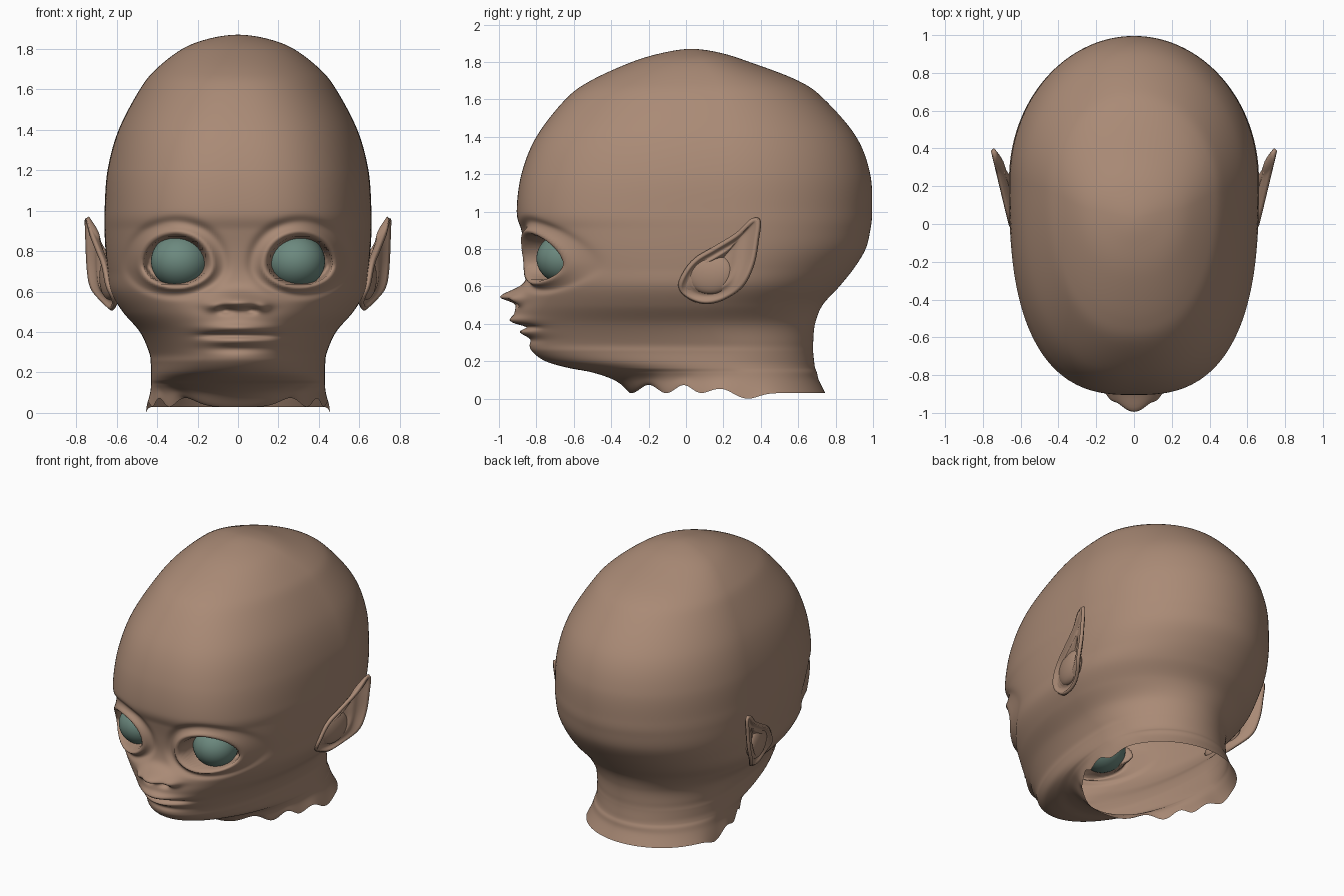
import bpy, bmesh
from math import sin, cos, pi, exp, sqrt
from mathutils import Vector, Matrix

cube = bpy.data.objects.get("Cube")
if cube:
    bpy.data.objects.remove(cube, do_unlink=True)


def material(name, rgb):
    mat = bpy.data.materials.new(name)
    mat.use_nodes = True
    mat.diffuse_color = (*rgb, 1)
    bsdf = next(n for n in mat.node_tree.nodes if n.type == 'BSDF_PRINCIPLED')
    bsdf.inputs["Base Color"].default_value = (*rgb, 1)
    return mat


skin = material("warm brown skin", (.40, .255, .18))
eye_green = material("grey green eye", (.15, .25, .21))


def finish(bm, name, mat):
    bmesh.ops.recalc_face_normals(bm, faces=bm.faces)
    for f in bm.faces:
        f.smooth = True
    mesh = bpy.data.meshes.new(name)
    bm.to_mesh(mesh)
    bm.free()
    mesh.materials.append(mat)
    obj = bpy.data.objects.new(name, mesh)
    bpy.context.collection.objects.link(obj)
    return obj


def spline(p0, p1, p2, p3, t):
    """Catmull-Rom blend of four equal-length tuples."""
    return [b + .5 * t * (c - a + t * (2*a - 5*b + 4*c - d + t * (3*(b - c) + d - a)))
            for a, b, c, d in zip(p0, p1, p2, p3)]


def bridge(bm, rings):
    for low, high in zip(rings, rings[1:]):
        n = len(low)
        for i in range(n):
            j = (i + 1) % n
            bm.faces.new((low[i], low[j], high[j], high[i]))


def bell(v, centre, width, power=2):
    return exp(-abs((v - centre) / width) ** power)


# Head sections: height, front y, back y, half width, front squareness
SECTIONS = [
    (.03, -.3, .745, .455, 2.1), (.1, -.39, .71, .435, 2), (.14, -.5, .7, .43, 2),
    (.165, -.63, .69, .43, 2), (.2, -.75, .685, .43, 2), (.25, -.82, .68, .432, 2),
    (.3, -.84, .68, .44, 2), (.4, -.855, .69, .485, 2.1), (.5, -.87, .73, .57, 2.2),
    (.6, -.86, .82, .63, 2.4), (.7, -.85, .9, .645, 2.6), (.8, -.86, .96, .655, 2.7),
    (.9, -.88, .985, .66, 2.7), (1, -.905, .995, .66, 2.7), (1.2, -.88, .985, .645, 2.6),
    (1.4, -.8, .91, .59, 2.5), (1.6, -.645, .74, .485, 2.3), (1.7, -.51, .6, .405, 2.2),
    (1.8, -.29, .34, .275, 2.1), (1.85, -.12, .18, .145, 2), (1.87, .03, .03, 0, 2)]
COLUMNS, STEPS = 280, 11


def face_relief(x, z):
    """How far the face stands forward of the plain head shape."""
    x = abs(x)
    # muzzle, nose, nose wings and nostrils
    d = .05 * bell(z, .45, .08) * bell(x, 0, .22)
    d += .115 * bell(z, .545, .048 if z > .545 else .028) * bell(x, 0, .125)
    d += .03 * bell(z, .525, .025) * bell(x, .125, .035)
    d -= .035 * bell(z, .508, .016) * bell(x, .06, .03)
    # lips, mouth line and the hollow below
    d += .042 * bell(z, .418, .024) * bell(x, 0, .16)
    d -= .035 * bell(z, .382, .012) * bell(x, 0, .18, 4)
    d += .028 * bell(z, .355, .02) * bell(x, 0, .14)
    d -= .015 * bell(z, .315, .02) * bell(x, 0, .16)
    # eye openings with raised lids and a soft crease around them
    dz = z - .735
    f = sqrt(((x - .308) / .155) ** 2 + (dz / (.137 if dz > 0 else .1)) ** 2)
    s = min(1, max(0, (1.04 - f) / .18))
    d -= .15 * s * s * (3 - 2 * s)
    d += .026 * bell(f, 1.17, .13) - .016 * bell(f, 1.55, .17)
    return d


def neck_edge(y, z):
    """Ragged lower edge of the neck, fading out upward."""
    fade = max(0, 1 - (z - .03) / .13) ** 2
    ripple = .022 * (1 + cos(2 * pi * (y + .2) / .19)) * bell(y, -.12, .25, 4)
    return fade * (ripple - .03 * bell(y, .33, .08) + .02 * bell(y, .2, .06))


def head():
    bm = bmesh.new()
    first, last = SECTIONS[0], SECTIONS[-2]
    mirrored_top = (last[0], last[2], last[1], -last[3], last[4])
    keys = [tuple(2*a - b for a, b in zip(first, SECTIONS[1])), *SECTIONS, mirrored_top]
    rings = []
    for k in range(len(SECTIONS) - 1):
        for step in range(STEPS):
            z, front, back, width, n = spline(*keys[k:k + 4], step / STEPS)
            centre = front + (back - front) * (.6 + .08 * bell(z, .25, .12))
            ring = []
            for i in range(COLUMNS):
                u = 2 * pi * i / COLUMNS
                a = u - .5 * sin(u)      # denser columns on the face
                c, s = cos(a), sin(a)
                length, e = (centre - front, n) if c > 0 else (back - centre, 2)
                r = (abs(s / width) ** e + abs(c / length) ** e) ** (-1 / e)
                x, y = r * s, centre - r * c
                if c > 0 and y < -.3:
                    y -= face_relief(x, z) * min(1, (-.3 - y) / .15)
                ring.append(bm.verts.new((x, y, z + neck_edge(y, z))))
            rings.append(ring)
    bridge(bm, rings)
    crown = bm.verts.new((0, .03, 1.87))
    for i in range(COLUMNS):
        bm.faces.new((rings[-1][i], rings[-1][(i + 1) % COLUMNS], crown))
    return finish(bm, "head", skin)


# Ear outline in side view (y, z), from the tip down the back edge
EAR = [(.382, .96), (.375, .85), (.35, .72), (.29, .6), (.2, .54), (.1, .52),
       (.01, .545), (-.03, .59), (.0, .67), (.06, .74), (.16, .8), (.29, .88)]


def ear(side, name):
    bm = bmesh.new()
    mid = Vector((.13, .67))
    rim = []
    for k in range(len(EAR)):
        pts = [EAR[(k + j - 1) % len(EAR)] for j in range(4)]
        rim += [Vector(spline(*pts, t / 6)) for t in range(6)]
    rings = []
    for level in range(1, 17):
        r = level / 16
        ring = []
        for p in rim:
            y, z = mid.lerp(p, r)
            flare = .665 + .24 * y - .05 * bell(z, .52, .07)
            cup = -.055 * (1 - r ** 3) + .022 * bell(r, .6, .12) * bell(y, .13, .17)
            ring.append(bm.verts.new((side * (flare + cup), y, z)))
        rings.append(ring)
    bridge(bm, rings)
    bm.faces.new(rings[0])
    obj = finish(bm, name, skin)
    # make sure the bowl opens outward before thickening toward the head
    if obj.data.polygons[-1].normal.x * side < 0:
        obj.data.flip_normals()
    shell = obj.modifiers.new("thickness", 'SOLIDIFY')
    shell.thickness = .022
    shell.offset = -1


def ball(name, centre, size, mat, turn=0):
    bm = bmesh.new()
    bmesh.ops.create_uvsphere(bm, u_segments=48, v_segments=32, radius=1)
    place = (Matrix.Translation(centre) @ Matrix.Rotation(turn, 4, 'Z')
             @ Matrix.Diagonal((*size, 1)))
    bmesh.ops.transform(bm, matrix=place, verts=bm.verts)
    finish(bm, name, mat)


head()
for side, label in ((1, "left"), (-1, "right")):
    ball(label + "_eye", (side * .285, -.65, .75), (.145, .15, .135), eye_green, side * .3)
    ear(side, label + "_ear")
    # fleshy root joining the ear to the head
    ball(label + "_ear_root", (side * .635, .13, .67), (.045, .13, .11), skin, side * -.2)
